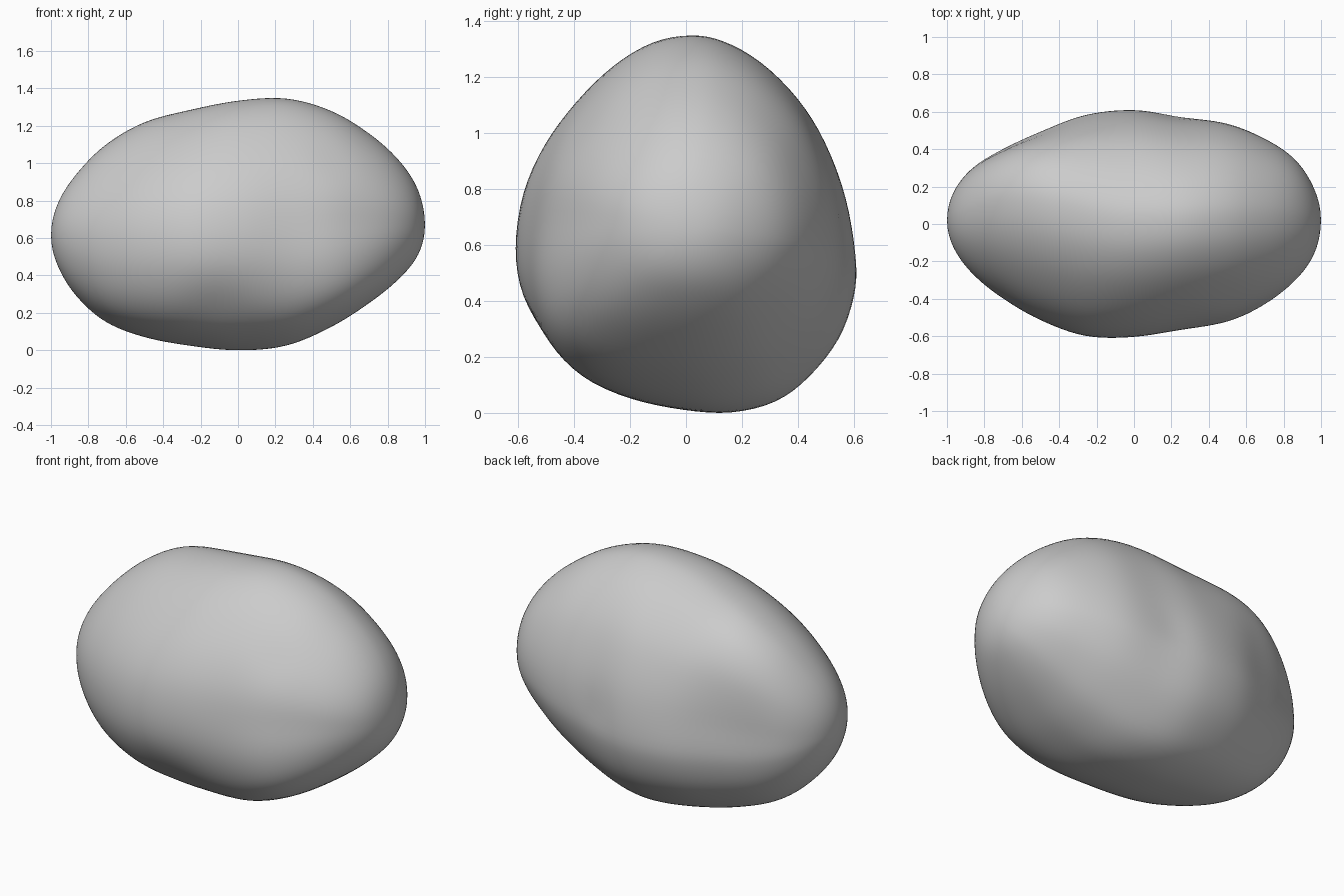
import bpy, math
from mathutils import Vector

if "Cube" in bpy.data.objects:
    bpy.data.objects.remove(bpy.data.objects["Cube"])

# Egg-shaped cross-section (y, z), widest low down
EGG = [(.16, 0), (.32, .04), (.44, .13), (.545, .265), (.60, .42), (.607, .56), (.57, .78),
       (.495, .98), (.40, 1.13), (.27, 1.255), (.13, 1.33), (.01, 1.35), (-.13, 1.325),
       (-.27, 1.245), (-.40, 1.12), (-.51, .97), (-.583, .80), (-.61, .60), (-.585, .42),
       (-.50, .25), (-.37, .125), (-.20, .05), (-.01, .01)]
# Outline heights and depths at x = -cos(angle), every 15 degrees
TOP = [.615, .78, .94, 1.10, 1.22, 1.285, 1.335, 1.347, 1.28, 1.155, 1.01, .85, .67]
BOTTOM = [.615, .455, .29, .15, .07, .025, 0, .025, .125, .255, .385, .515, .67]
BACK = [.02, .17, .30, .40, .495, .585, .611, .577, .545, .46, .345, .185, .02]
FRONT = [.02, -.125, -.265, -.395, -.515, -.60, -.605, -.56, -.505, -.41, -.295, -.155, .02]
# Shallow hollows: centre, radius, depth
DENTS = [((-.12, -.46, .25), .17, .018), ((.20, .575, .61), .09, .008), ((.50, -.35, 1.0), .11, .008)]
STEPS = 6
LEAN = .16


def smooth(a, b, c, d, t):
    return .5 * (2*b + (c-a)*t + (2*a-5*b+4*c-d)*t*t + (3*b-a-3*c+d)*t**3)


def loop_curve(values, steps):
    """Smooth closed curve through the values."""
    n = len(values)
    return [smooth(values[i-1], values[i], values[(i+1) % n], values[(i+2) % n], s/steps)
            for i in range(n) for s in range(steps)]


def outline(upper, lower):
    """Smooth the closed outline, then split it into its two sides."""
    pts = loop_curve(upper + lower[-2:0:-1], STEPS)
    half = len(pts) // 2
    return pts[:half+1], [pts[-i] for i in range(half+1)]


def lean(x, u, v):
    """Left half leans back at the top, right half leans forward at the bottom."""
    side = -1 if x > 0 else 1
    if v * side <= 0:
        return 0
    fullness = .7 + .3 * math.tanh(2 * u * side)
    along = math.sin(math.pi * abs(x) ** 1.25) ** 1.3
    return side * LEAN * fullness * along * abs(v) ** 1.4


top, bottom = outline(TOP, BOTTOM)
back, front = outline(BACK, FRONT)
ys = loop_curve([p[0] for p in EGG], 4)
zs = loop_curve([p[1] for p in EGG], 4)
n = len(ys)
half_y, half_z = max(map(abs, ys)), max(zs) / 2
last = len(top) - 1

# Rings of the stone body, scaled to the outlines and rounder towards the ends
verts = []
for i in range(1, last):
    x = -math.cos(math.pi * i / last)
    cy, hy = (back[i] + front[i]) / 2, (back[i] - front[i]) / 2
    cz, hz = (top[i] + bottom[i]) / 2, (top[i] - bottom[i]) / 2
    for y, z in zip(ys, zs):
        u, v = y / half_y, z / half_z - 1
        a, w = math.atan2(v, u), .8 * x ** 4
        u, v = u + (math.cos(a) - u) * w, v + (math.sin(a) - v) * w
        verts.append(Vector((x, cy + hy * u + lean(x, u, v), cz + hz * v)))
centre = Vector((0, 0, .65))
for v in verts:
    push = Vector()
    for c, r, depth in DENTS:
        push += (centre - v).normalized() * depth * math.exp(-((v - Vector(c)).length / r) ** 2)
    v += push

# Skin between rings, with closed ends
rings = last - 1
faces = [(i*n + j, i*n + (j+1) % n, (i+1)*n + (j+1) % n, (i+1)*n + j)
         for i in range(rings - 1) for j in range(n)]
verts += [Vector((-1, FRONT[0], TOP[0])), Vector((1, FRONT[-1], TOP[-1]))]
left, right = len(verts) - 2, len(verts) - 1
end = (rings - 1) * n
for j in range(n):
    k = (j + 1) % n
    faces += [(left, k, j), (right, end + j, end + k)]

mesh = bpy.data.meshes.new("stone")
mesh.from_pydata([tuple(v) for v in verts], [], faces)
mesh.update()
volume = sum(p.center.dot(p.normal) * p.area for p in mesh.polygons)
if volume < 0:
    mesh.flip_normals()
mesh.shade_smooth()
stone = bpy.data.objects.new("stone", mesh)
bpy.context.collection.objects.link(stone)

# Even out the surface slightly
relax = stone.modifiers.new("relax", 'SMOOTH')
relax.factor = .5
relax.iterations = 6

grey = bpy.data.materials.new("stone grey")
grey.diffuse_color = (.6, .6, .6, 1)
grey.use_nodes = True
grey.node_tree.nodes["Principled BSDF"].inputs["Base Color"].default_value = grey.diffuse_color
mesh.materials.append(grey)
